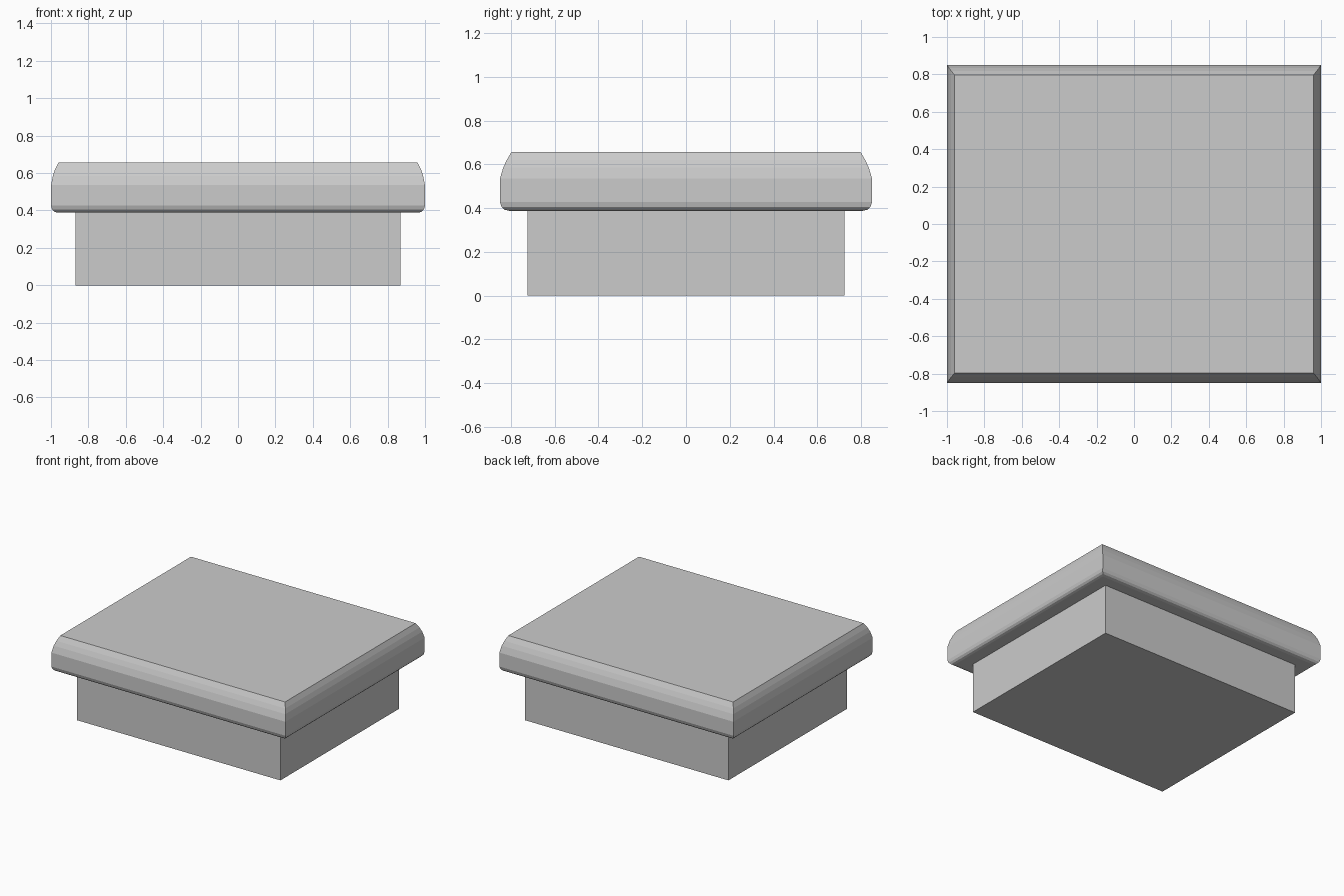
import bpy
import bmesh

cube = bpy.data.objects.get("Cube")
if cube:
    bpy.data.objects.remove(cube, do_unlink=True)

# Single grey finish
grey = bpy.data.materials.new("plain grey")
grey.use_nodes = True
color = (0.6, 0.6, 0.6, 1)
grey.diffuse_color = color
grey.node_tree.nodes["Principled BSDF"].inputs["Base Color"].default_value = color


def stacked_block(name, half_x, half_y, profile):
    """Loft rectangular rings; profile rows are (x inset, y inset, height)."""
    bm = bmesh.new()
    rings = []
    for dx, dy, z in profile:
        x, y = half_x - dx, half_y - dy
        corners = ((-x, -y), (x, -y), (x, y), (-x, y))
        rings.append([bm.verts.new((cx, cy, z)) for cx, cy in corners])
    for low, high in zip(rings, rings[1:]):
        for i in range(4):
            j = (i + 1) % 4
            bm.faces.new((low[i], low[j], high[j], high[i]))
    bm.faces.new(rings[0][::-1])
    bm.faces.new(rings[-1])
    mesh = bpy.data.meshes.new(name)
    bm.to_mesh(mesh)
    bm.free()
    mesh.materials.append(grey)
    obj = bpy.data.objects.new(name, mesh)
    bpy.context.collection.objects.link(obj)
    return obj


# Straight-sided base
stacked_block("base_block", 0.87, 0.725, [(0, 0, 0), (0, 0, 0.39)])

# Overhanging cap: tight curve below, broad curve above
stacked_block("rounded_cap", 1.0, 0.85, [
    (0.036, 0.042, 0.388),
    (0.018, 0.02, 0.393),
    (0.006, 0.008, 0.405),
    (0, 0, 0.427),
    (0, 0, 0.535),
    (0.01, 0.015, 0.585),
    (0.022, 0.031, 0.62),
    (0.04, 0.053, 0.657),
])
